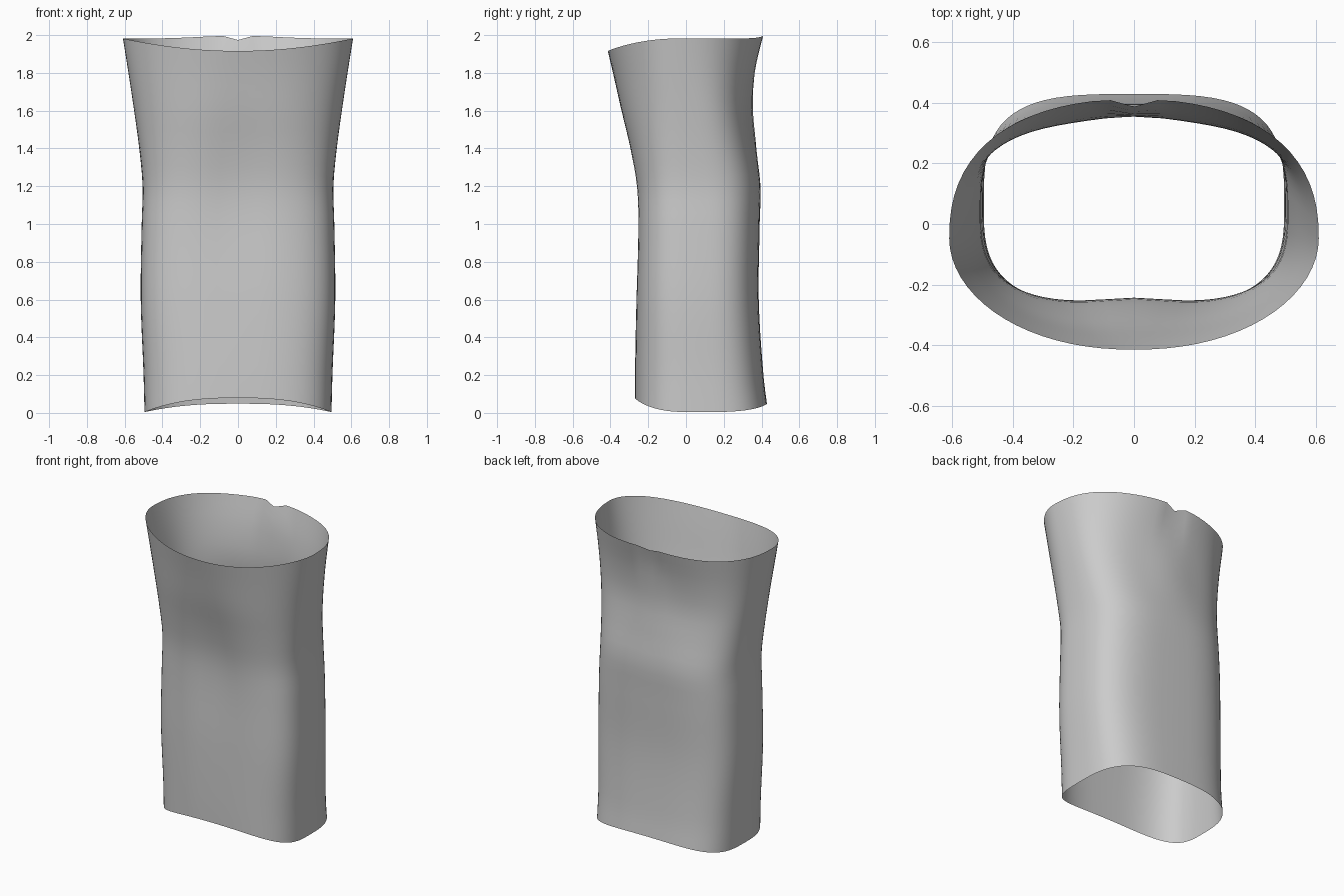
import bpy
import bmesh
from math import sin, cos, pi, exp

cube = bpy.data.objects.get("Cube")
if cube:
    bpy.data.objects.remove(cube, do_unlink=True)

SEGMENTS = 72
ROWS = 30

# Cross-sections: height, half width, middle y, front y, back y, front and back squareness
SECTIONS = [
    (0.0, .495, .06, -.27, .435, 3.1, 3.3),
    (0.2, .50, .06, -.27, .41, 3.1, 3.2),
    (0.6, .515, .05, -.265, .385, 3.2, 3.2),
    (1.0, .51, .05, -.26, .39, 3.2, 3.1),
    (1.2, .505, .04, -.27, .392, 3.0, 3.0),
    (1.4, .523, .02, -.305, .36, 2.7, 2.9),
    (1.6, .55, .0, -.35, .337, 2.4, 2.8),
    (1.8, .58, -.03, -.39, .36, 2.15, 2.6),
    (2.0, .612, -.05, -.435, .412, 1.95, 2.35),
]


def section_at(z):
    """Smoothly interpolate the section values at a height."""
    last = len(SECTIONS) - 1
    i = 0
    while i < last - 1 and z > SECTIONS[i + 1][0]:
        i += 1
    before, a = SECTIONS[max(i - 1, 0)], SECTIONS[i]
    b, after = SECTIONS[i + 1], SECTIONS[min(i + 2, last)]
    gap = b[0] - a[0]
    t = (z - a[0]) / gap
    values = []
    for k in range(1, len(a)):
        slope_a = (b[k] - before[k]) / (b[0] - before[0]) * gap
        slope_b = (after[k] - a[k]) / (after[0] - a[0]) * gap
        rise = b[k] - a[k]
        values.append(a[k] + t * (slope_a + t * (3 * rise - 2 * slope_a - slope_b
                                                 + t * (slope_a + slope_b - 2 * rise))))
    return values


def bump(value, centre, spread):
    return exp(-((value - centre) / spread) ** 2)


def signed_power(value, power):
    return abs(value) ** power * (1 if value >= 0 else -1)


def tube_point(angle, t):
    """Point on the sleeve wall; t runs from the lower rim to the upper rim."""
    c, s = cos(angle), sin(angle)
    front, back = max(0, -s), max(0, s)
    # Uneven rims: arched hem, dipped front collar, small notch behind
    low = .004 + .045 * (1 - abs(c) ** 1.5) + .03 * front ** 2
    high = 1.982 - .066 * front ** 2 + .014 * back * bump(c, 0, .4)
    high -= .022 * back * bump(c, 0, .04)
    z = low + (high - low) * t
    width, middle, y_front, y_back, n_front, n_back = section_at(z)
    power = 2 / (n_back if s > 0 else n_front)
    x = width * signed_power(c, power)
    depth = (y_back - middle) if s > 0 else (middle - y_front)
    y = middle + depth * signed_power(s, power)
    # Shallow hollow down the front, soft ridge and crease on the back
    if s < 0:
        y += .02 * front * bump(x, 0, .16) * bump(z, 1.2, .45)
    else:
        y += back * bump(x, 0, .16) * (.018 * bump(z, 1.55, .25))
        y -= .02 * back * bump(x, 0, .05) * bump(z, 1.95, .15)
    return x, y, z


# Fabric sleeve: an open, single-walled tube
bm = bmesh.new()
rings = [[bm.verts.new(tube_point(2 * pi * i / SEGMENTS, r / ROWS))
          for i in range(SEGMENTS)] for r in range(ROWS + 1)]
for lower, upper in zip(rings, rings[1:]):
    for i in range(SEGMENTS):
        j = (i + 1) % SEGMENTS
        face = bm.faces.new((lower[i], lower[j], upper[j], upper[i]))
        face.smooth = True
mesh = bpy.data.meshes.new("sleeve")
bm.to_mesh(mesh)
bm.free()
sleeve = bpy.data.objects.new("sleeve", mesh)
bpy.context.collection.objects.link(sleeve)

# Plain grey cloth
cloth = bpy.data.materials.new("grey cloth")
cloth.use_nodes = True
colour = (.6, .6, .6, 1)
cloth.diffuse_color = colour
cloth.node_tree.nodes["Principled BSDF"].inputs["Base Color"].default_value = colour
mesh.materials.append(cloth)
